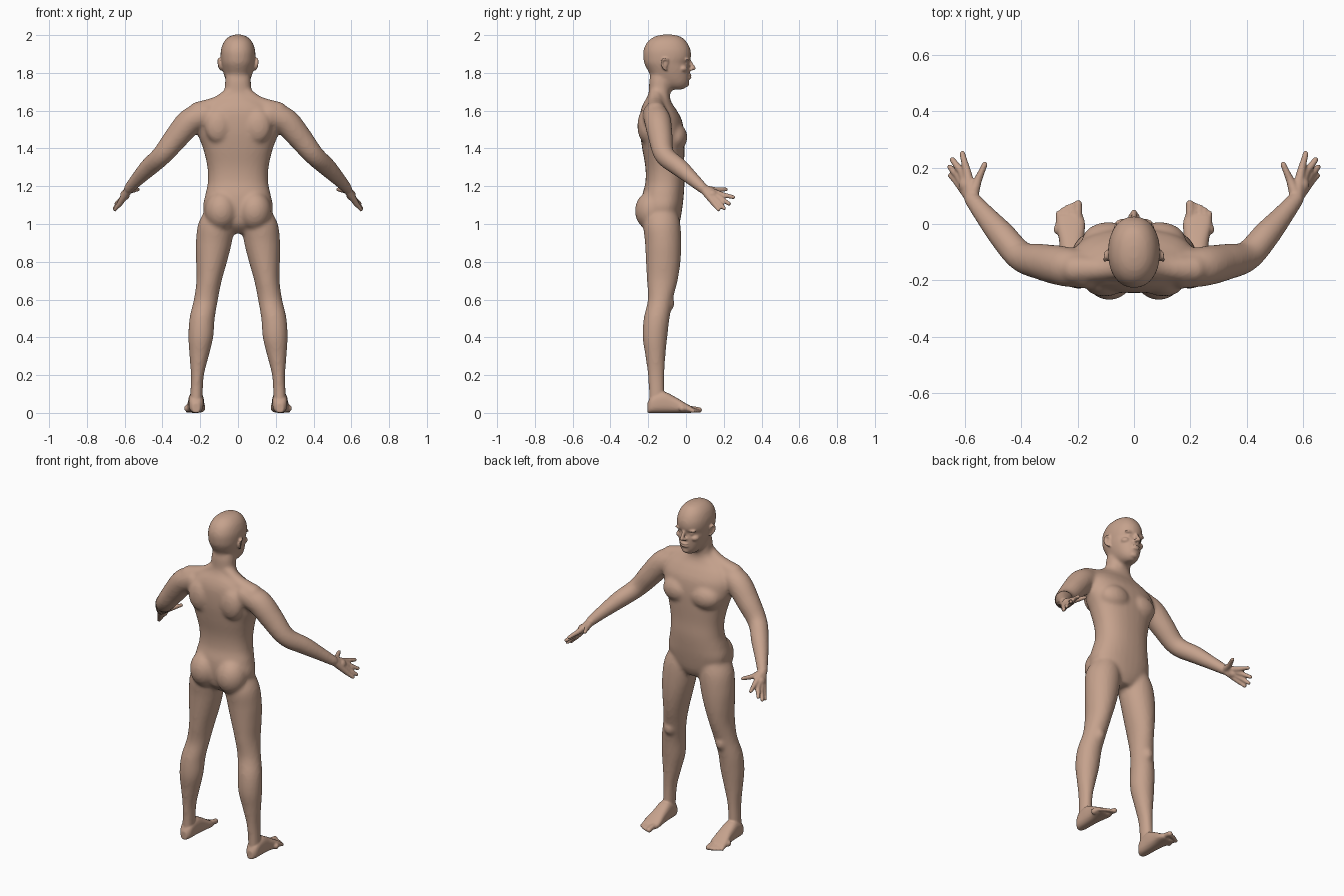
import bpy, bmesh, math
from mathutils import Vector, Matrix

cube = bpy.data.objects.get("Cube")
if cube:
    bpy.data.objects.remove(cube, do_unlink=True)

skin = bpy.data.materials.new("skin")
skin.use_nodes = True
skin_colour = (0.56, 0.36, 0.265, 1)
skin.diffuse_color = skin_colour
for node in skin.node_tree.nodes:
    if node.type == 'BSDF_PRINCIPLED':
        node.inputs["Base Color"].default_value = skin_colour
        node.inputs["Roughness"].default_value = 0.7


def spline(rows, steps=5):
    """Smoothly interpolate rows of numbers."""
    rows = [Vector(r) for r in rows]
    result = []
    for i in range(len(rows) - 1):
        a, b, c, d = rows[max(i - 1, 0)], rows[i], rows[i + 1], rows[min(i + 2, len(rows) - 1)]
        for s in range(steps):
            t = s / steps
            result.append(b + (c - a) * (t / 2) + (a * 2 - b * 5 + c * 4 - d) * (t * t / 2)
                          + (b * 3 - a - c * 3 + d) * (t ** 3 / 2))
    return result + [rows[-1]]


def loft(bm, rings, power=2.0, sides=32):
    """Skin a list of (centre, u axis, v axis) rounded rings and cap both ends."""
    def bend(value):
        return math.copysign(abs(value) ** (2 / power), value)
    loops = []
    for centre, u, v in rings:
        angles = [math.tau * k / sides for k in range(sides)]
        loops.append([bm.verts.new(centre + u * bend(math.cos(a)) + v * bend(math.sin(a))) for a in angles])
    for low, high in zip(loops, loops[1:]):
        for k in range(sides):
            n = (k + 1) % sides
            bm.faces.new((low[k], low[n], high[n], high[k]))
    bm.faces.new(loops[0])
    bm.faces.new(loops[-1])


def column(bm, rows, side=1, power=2.0):
    """Loft upright sections: height, centre x, half width, back y, front y."""
    rings = []
    for z, x, half, back, front in spline(rows):
        rings.append((Vector((side * x, (back + front) / 2, z)),
                      Vector((half, 0, 0)), Vector((0, (front - back) / 2, 0))))
    loft(bm, rings, power)


def blob(bm, centre, size, side=1):
    place = Matrix.Translation((side * centre[0], centre[1], centre[2]))
    bmesh.ops.create_icosphere(bm, subdivisions=4, radius=1,
                               matrix=place @ Matrix.Diagonal((*size, 1)))


def tube(bm, rows, side=1):
    """Round-ended tube through rows of x, y, z, radius."""
    pts = spline([(side * x, y, z, r) for x, y, z, r in rows])
    span = (pts[-1] - pts[0]).to_3d()
    ref = Vector((0, 0, 0))
    ref[min(range(3), key=lambda k: abs(span[k]))] = 1
    rings = []
    for i, p in enumerate(pts):
        along = (pts[min(i + 1, len(pts) - 1)] - pts[max(i - 1, 0)]).to_3d()
        u = along.cross(ref).normalized()
        rings.append((p.to_3d(), u * p[3], along.cross(u).normalized() * p[3]))
    loft(bm, rings, sides=20)
    for p in (pts[0], pts[-1]):
        blob(bm, p.to_3d(), (p[3],) * 3)


def fuse(bm, name, voxel, smoothing):
    """Merge every overlapping shell into one smooth skin."""
    bmesh.ops.recalc_face_normals(bm, faces=bm.faces)
    mesh = bpy.data.meshes.new(name)
    bm.to_mesh(mesh)
    bm.free()
    obj = bpy.data.objects.new(name, mesh)
    bpy.context.collection.objects.link(obj)
    remesh = obj.modifiers.new("merge", 'REMESH')
    remesh.mode = 'VOXEL'
    remesh.voxel_size = voxel
    soften = obj.modifiers.new("soften", 'SMOOTH')
    soften.factor = 0.5
    soften.iterations = smoothing
    graph = bpy.context.evaluated_depsgraph_get()
    merged = bpy.data.meshes.new_from_object(obj.evaluated_get(graph))
    bpy.data.objects.remove(obj, do_unlink=True)
    return merged


# Large forms
bm = bmesh.new()

# Torso and neck
torso = [(.95, .06, -.17, -.06), (1, .15, -.22, -.035), (1.08, .185, -.235, -.02),
         (1.15, .174, -.232, -.012), (1.22, .16, -.215, -.008), (1.3, .162, -.215, -.01),
         (1.4, .185, -.232, -.008), (1.48, .215, -.243, -.01), (1.55, .22, -.245, -.022),
         (1.6, .2, -.24, -.048), (1.64, .15, -.225, -.075), (1.67, .095, -.207, -.085),
         (1.7, .073, -.197, -.083), (1.76, .068, -.194, -.075), (1.82, .06, -.18, -.06)]
column(bm, [(z, 0, half, back, front) for z, half, back, front in torso], power=2.3)

# Head
head = [(1.712, .022, -.085, -.015), (1.725, .042, -.11, .003), (1.75, .06, -.15, .016),
        (1.79, .075, -.188, .02), (1.83, .085, -.212, .02), (1.852, .089, -.222, .013),
        (1.875, .092, -.226, .026), (1.92, .091, -.226, .025), (1.965, .075, -.204, .003),
        (1.993, .046, -.165, -.03), (2.003, .015, -.12, -.075)]
column(bm, [(z, 0, half, back, front) for z, half, back, front in head], power=2.15)

leg = [(1.08, .1, .07, -.2, -.05), (1, .115, .096, -.225, -.03), (.9, .128, .095, -.217, -.025),
       (.8, .14, .082, -.212, -.029), (.7, .153, .067, -.207, -.044), (.6, .17, .064, -.202, -.07),
       (.5, .19, .067, -.224, -.087), (.4, .197, .066, -.23, -.099), (.3, .206, .051, -.215, -.109),
       (.2, .215, .035, -.202, -.114), (.1, .22, .033, -.197, -.113), (.03, .222, .034, -.2, -.11)]
arm = [(.17, -.165, 1.58, .065), (.25, -.15, 1.545, .071), (.325, -.135, 1.46, .065),
       (.402, -.114, 1.365, .054), (.472, -.036, 1.3, .049), (.53, .032, 1.24, .038),
       (.577, .09, 1.188, .029)]
for side in (1, -1):
    column(bm, leg, side)
    tube(bm, arm, side)
    # Trapezius, chest, shoulder blade, buttock, kneecap
    tube(bm, [(.04, -.16, 1.69, .035), (.11, -.16, 1.635, .042), (.21, -.16, 1.595, .053)], side)
    blob(bm, (.09, -.06, 1.46), (.095, .067, .075), side)
    blob(bm, (.105, -.215, 1.52), (.07, .042, .09), side)
    blob(bm, (.088, -.18, 1.07), (.088, .09, .105), side)
    blob(bm, (.173, -.095, .58), (.034, .034, .045), side)
form = fuse(bm, "body form", .011, 5)

# Fine parts
bm = bmesh.new()
bm.from_mesh(form)
bpy.data.meshes.remove(form)

foot = [(-.205, .222, .018, .05), (-.18, .222, .036, .09), (-.12, .222, .041, .112),
        (-.06, .222, .044, .086), (0, .225, .051, .05), (.03, .228, .047, .034)]
wrist = (.577, .092, 1.186, .023)
# Knuckle and tip of each finger, thumb last
fingers = [((.592, .18, 1.158), (.61, .25, 1.142)), ((.608, .178, 1.14), (.645, .228, 1.107)),
           ((.62, .166, 1.122), (.654, .202, 1.083)), ((.625, .148, 1.11), (.651, .172, 1.077)),
           ((.557, .15, 1.18), (.53, .212, 1.183))]
for side in (1, -1):
    # Foot and toes
    rings = [(Vector((side * x, y, top / 2)), Vector((half, 0, 0)), Vector((0, 0, top / 2)))
             for y, x, half, top in spline(foot)]
    loft(bm, rings, 2.6)
    for k in range(5):
        x = .199 + .0172 * k
        thick = .015 if k == 0 else .0105
        tip = .07 - .002 * k - .0015 * k * k
        tube(bm, [(x, -.02, .024, .018), (x, tip - .03, .02, thick),
                  (x, tip, thick, thick)], side)

    # Hand
    for knuckle, tip in fingers:
        middle = Vector(knuckle).lerp(Vector(tip), .5)
        tube(bm, [wrist, (*knuckle, .0155), (*middle, .0125), (*tip, .0105)], side)
    blob(bm, (.598, .138, 1.154), (.025, .03, .028), side)

    # Ear rim and bowl
    tube(bm, [(.088, -.098, 1.85), (.099, -.1, 1.87), (.104, -.12, 1.872), (.104, -.13, 1.85),
              (.098, -.118, 1.825), (.09, -.105, 1.815)] and
         [(x, y, z, .0055) for x, y, z in
          ((.088, -.098, 1.85), (.099, -.1, 1.87), (.104, -.12, 1.872),
           (.104, -.13, 1.85), (.098, -.118, 1.825), (.09, -.105, 1.815))], side)
    blob(bm, (.091, -.114, 1.845), (.007, .016, .027), side)

    # Eye, brow, cheek, nostril wing
    blob(bm, (.034, -.003, 1.849), (.017, .014, .009), side)
    blob(bm, (.036, .004, 1.871), (.032, .015, .009), side)
    blob(bm, (.047, -.018, 1.822), (.026, .026, .019), side)
    blob(bm, (.012, .027, 1.819), (.009, .011, .008), side)

# Nose, lips, chin
tube(bm, [(0, .012, 1.872, .01), (0, .027, 1.848, .0095), (0, .04, 1.824, .0115)])
for z in (1.789, 1.774):
    blob(bm, (0, .016, z), (.026, .014, .0065))
blob(bm, (0, -.003, 1.742), (.026, .02, .018))

body_mesh = fuse(bm, "body skin", .0055, 3)
body_mesh.name = "body"
body_mesh.materials.clear()
body_mesh.materials.append(skin)
body_mesh.shade_smooth()
body = bpy.data.objects.new("body", body_mesh)
bpy.context.collection.objects.link(body)
